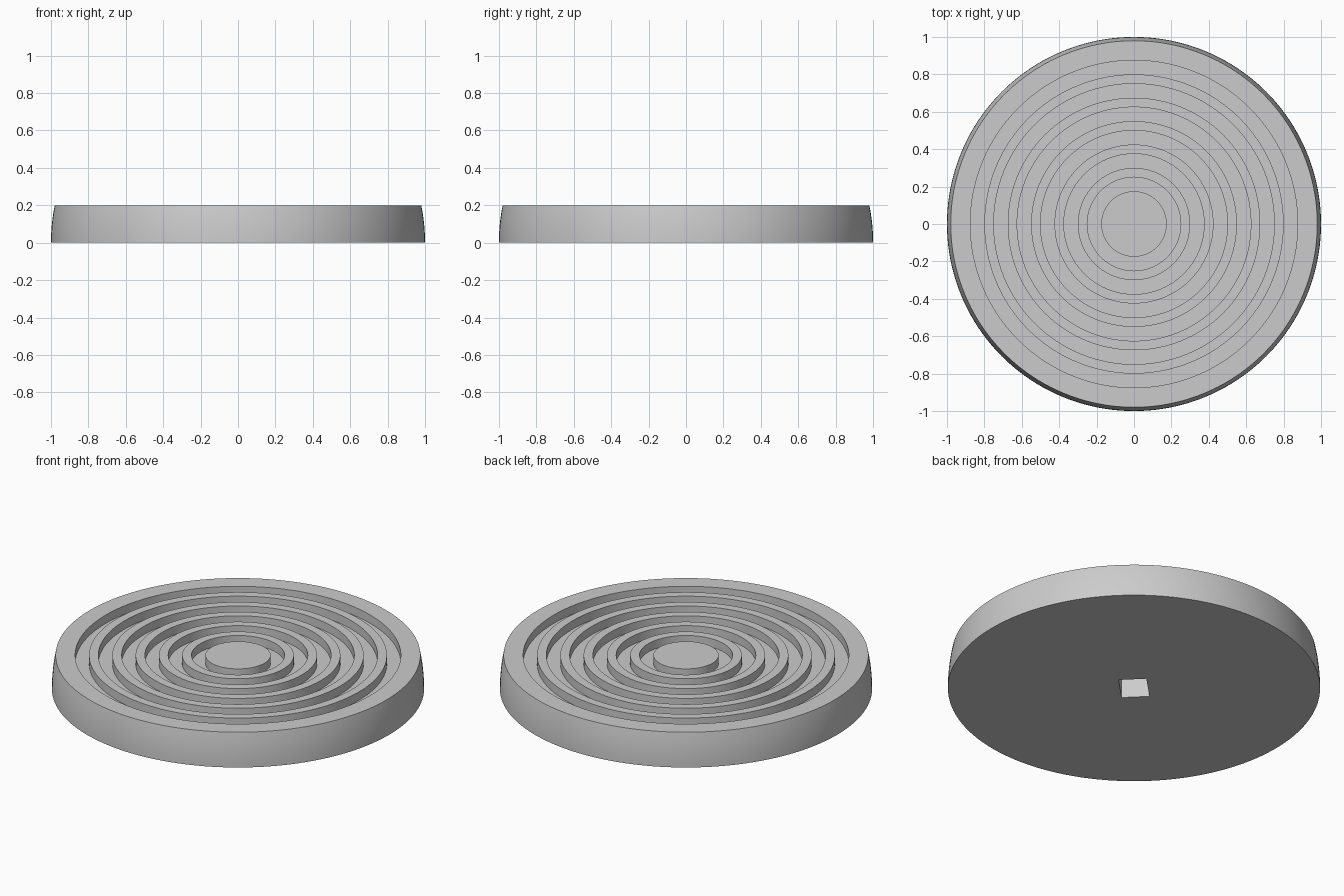
import bpy, bmesh, math
from mathutils import Matrix

if "Cube" in bpy.data.objects:
    bpy.data.objects.remove(bpy.data.objects["Cube"])

SEGMENTS = 160
HEIGHT = 0.2
GROOVE_DEPTH = 0.05

grey = bpy.data.materials.new("light grey")
grey.diffuse_color = (0.6, 0.6, 0.6, 1)
grey.use_nodes = True
grey.node_tree.nodes["Principled BSDF"].inputs["Base Color"].default_value = grey.diffuse_color


def make_object(name, bm):
    mesh = bpy.data.meshes.new(name)
    bm.to_mesh(mesh)
    bm.free()
    mesh.materials.append(grey)
    obj = bpy.data.objects.new(name, mesh)
    bpy.context.collection.objects.link(obj)
    return obj


# Profile: rim is a slice of a unit sphere, top carries six ring grooves
profile = [(math.sqrt(1 - z * z), z) for z in (HEIGHT * i / 8 for i in range(9))]
floor = HEIGHT - GROOVE_DEPTH
for i in reversed(range(6)):
    inner = 0.175 + 0.125 * i
    outer = inner + 0.075
    profile += [(outer, HEIGHT), (outer, floor), (inner, floor), (inner, HEIGHT)]

# Grooved disc, turned around the z axis
bm = bmesh.new()
rings = []
for r, z in profile:
    rings.append([bm.verts.new((r * math.cos(2 * math.pi * k / SEGMENTS),
                                r * math.sin(2 * math.pi * k / SEGMENTS), z))
                  for k in range(SEGMENTS)])
for low, high in zip(rings, rings[1:]):
    for k in range(SEGMENTS):
        n = (k + 1) % SEGMENTS
        bm.faces.new((low[k], low[n], high[n], high[k]))
bm.faces.new(list(reversed(rings[0])))
bm.faces.new(rings[-1])
bmesh.ops.recalc_face_normals(bm, faces=bm.faces)
disc = make_object("grooved_disc", bm)

# Socket in the underside, turned 45 degrees
bm = bmesh.new()
bmesh.ops.create_cube(bm, size=1, matrix=Matrix.Rotation(math.radians(45), 4, 'Z')
                      @ Matrix.Diagonal((0.19, 0.15, 0.3, 1)))
cutter = make_object("socket_cutter", bm)
cutter.hide_render = True
cutter.hide_viewport = True

cut = disc.modifiers.new("socket", 'BOOLEAN')
cut.operation = 'DIFFERENCE'
cut.solver = 'EXACT'
cut.object = cutter

# Apply the cut, then smooth the rim and keep the edges sharp
bpy.context.view_layer.objects.active = disc
disc.select_set(True)
bpy.ops.object.modifier_apply(modifier=cut.name)
bpy.data.objects.remove(cutter)
bpy.ops.object.shade_smooth_by_angle(angle=math.radians(30))
